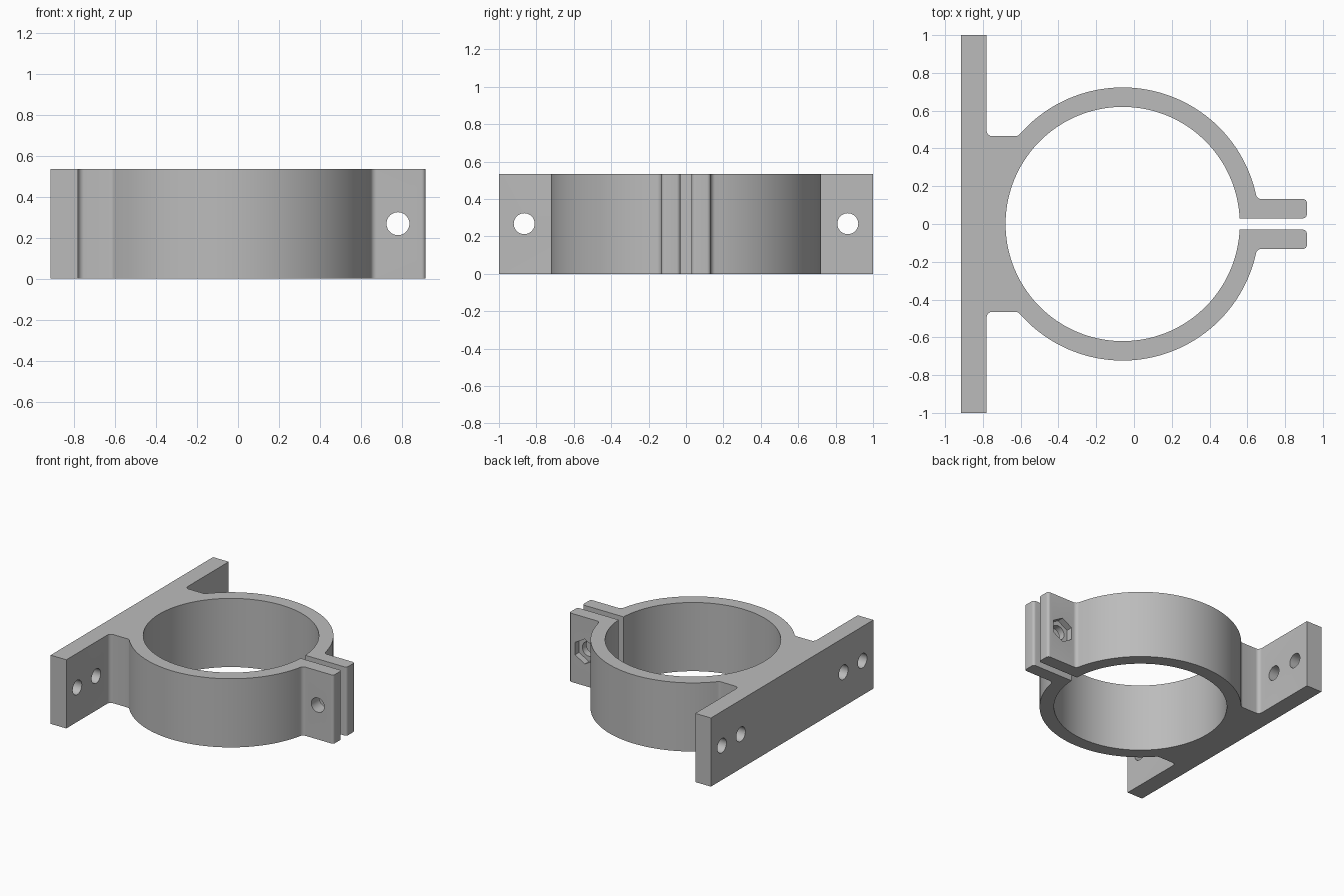
import bpy
import bmesh
from math import asin, atan2, cos, sin, sqrt, pi
from mathutils import Matrix

default = bpy.data.objects.get("Cube")
if default:
    bpy.data.objects.remove(default, do_unlink=True)

HEIGHT, MID = 0.535, 0.268
CX, R_IN, R_OUT = -0.06, 0.62, 0.723     # clamp ring
PLATE_BACK, PLATE_FRONT = -0.915, -0.78  # mounting plate
NECK, FILLET = 0.465, 0.03               # neck half width, fillet radius
GAP, TAB, TIP, ROUND = 0.03, 0.132, 0.915, 0.02  # clamping tabs

metal = bpy.data.materials.new("grey metal")
metal.use_nodes = True
GREY = (0.5, 0.5, 0.5, 1)
metal.diffuse_color = GREY
metal.node_tree.nodes["Principled BSDF"].inputs["Base Color"].default_value = GREY


def arc(cx, cy, r, a, b, n):
    return [(cx + r * cos(a + (b - a) * i / n), cy + r * sin(a + (b - a) * i / n))
            for i in range(n + 1)]


def ring_fillet(y):
    """Offset from the ring centre, and its angle, of a fillet resting on a line at y."""
    dy = y + FILLET
    dx = sqrt((R_OUT + FILLET) ** 2 - dy * dy)
    return dx, atan2(dy, dx)


# Outline of the back half, from tab tip to plate corner
tab_dx, tab_a = ring_fillet(TAB)
neck_dx, neck_a = ring_fillet(NECK)
half = arc(TIP - ROUND, GAP + ROUND, ROUND, -pi / 2, 0, 6)
half += arc(TIP - ROUND, TAB - ROUND, ROUND, 0, pi / 2, 6)
half += arc(CX + tab_dx, TAB + FILLET, FILLET, 1.5 * pi, pi + tab_a, 8)
half += arc(CX, 0, R_OUT, tab_a, pi - neck_a, 60)[1:-1]
half += arc(CX - neck_dx, NECK + FILLET, FILLET, 2 * pi - neck_a, 1.5 * pi, 6)
half += arc(PLATE_FRONT + FILLET, NECK + FILLET, FILLET, 1.5 * pi, pi, 8)
half += [(PLATE_FRONT, 1), (PLATE_BACK, 1)]

# Mirror it and close the outline along the bore
slit = asin(GAP / R_IN)
outline = half + [(x, -y) for x, y in reversed(half)]
outline += arc(CX, 0, R_IN, -slit, slit - 2 * pi, 144)

bm = bmesh.new()
face = bm.faces.new([bm.verts.new((x, y, 0)) for x, y in outline])
top = bmesh.ops.extrude_face_region(bm, geom=[face])["geom"]
bmesh.ops.translate(bm, vec=(0, 0, HEIGHT),
                    verts=[v for v in top if isinstance(v, bmesh.types.BMVert)])
bmesh.ops.recalc_face_normals(bm, faces=bm.faces)
mesh = bpy.data.meshes.new("clamp_bracket")
bm.to_mesh(mesh)
bm.free()
mesh.materials.append(metal)
bracket = bpy.data.objects.new("clamp_bracket", mesh)
bpy.context.collection.objects.link(bracket)
bpy.context.view_layer.objects.active = bracket
bracket.select_set(True)


def cut(name, centre, axis, radius, depth, sides):
    """Cut a round or six-sided hole through the bracket."""
    cb = bmesh.new()
    turn = Matrix.Rotation(pi / 2, 4, 'Y' if axis == 'X' else 'X')
    bmesh.ops.create_cone(cb, cap_ends=True, segments=sides, radius1=radius,
                          radius2=radius, depth=depth,
                          matrix=Matrix.Translation(centre) @ turn)
    cm = bpy.data.meshes.new(name)
    cb.to_mesh(cm)
    cb.free()
    cm.materials.append(metal)
    cutter = bpy.data.objects.new(name, cm)
    bpy.context.collection.objects.link(cutter)
    cutter.hide_render = True
    mod = bracket.modifiers.new(name, 'BOOLEAN')
    mod.operation, mod.solver, mod.object = 'DIFFERENCE', 'EXACT', cutter
    bpy.ops.object.modifier_apply(modifier=name)
    bpy.data.objects.remove(cutter, do_unlink=True)


# Screw holes in the mounting plate
for side in (-1, 1):
    for y in (0.865, 0.632):
        cut("screw_hole", ((PLATE_BACK + PLATE_FRONT) / 2, side * y, MID), 'X', 0.056, 0.2, 32)

# Clamp bolt hole through both tabs, with a nut pocket on the back tab
cut("bolt_hole", (0.78, 0, MID), 'Y', 0.056, 0.4, 32)
cut("nut_pocket", (0.78, TAB, MID), 'Y', 0.097, 0.1, 6)

bpy.ops.object.shade_smooth_by_angle(angle=pi / 6)
